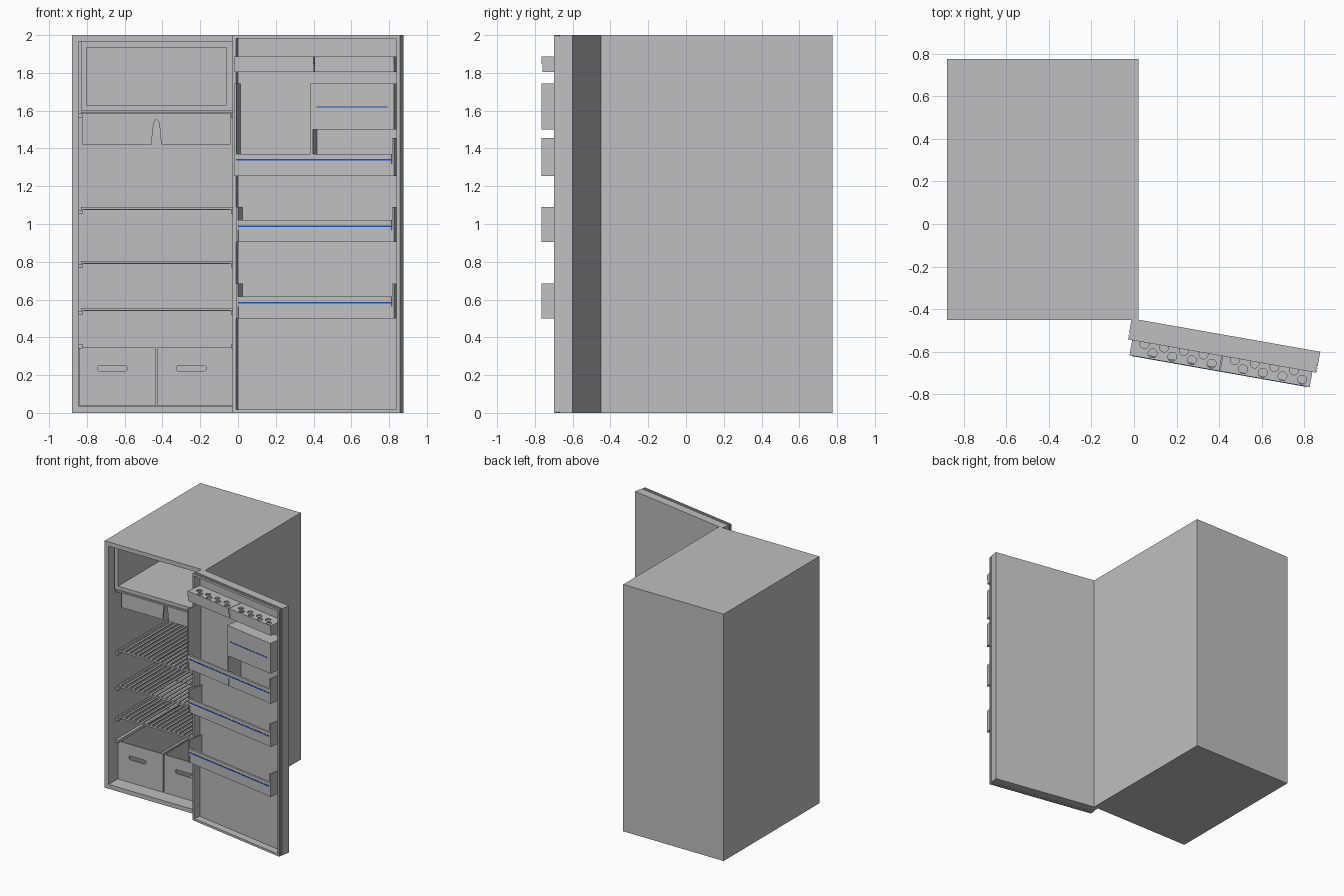
import bpy, bmesh, math
from mathutils import Vector

if "Cube" in bpy.data.objects:
    bpy.data.objects.remove(bpy.data.objects["Cube"])


def material(name, col):
    m = bpy.data.materials.new(name)
    m.diffuse_color = (*col, 1)
    m.use_nodes = True
    m.node_tree.nodes["Principled BSDF"].inputs["Base Color"].default_value = m.diffuse_color
    return m


GREY = material("light_grey", (0.52, 0.52, 0.52))
BLUE = material("blue_trim", (0.01, 0.07, 0.6))

C, S = math.cos(math.radians(10)), math.sin(math.radians(10))


def world(x, y, z):
    return Vector((x, y, z))


def door(u, d, z):
    """Door space: u along its width, d out of its inner side."""
    return Vector((-0.011 + u * C - d * S, -0.444 - u * S - d * C, z))


def finish(name, bm, mat):
    bmesh.ops.recalc_face_normals(bm, faces=bm.faces)
    me = bpy.data.meshes.new(name)
    bm.to_mesh(me)
    bm.free()
    me.materials.append(mat)
    ob = bpy.data.objects.new(name, me)
    bpy.context.collection.objects.link(ob)
    return ob


def boxes(name, items, place=world, mat=GREY):
    """Boxes given as (x0, x1, y0, y1, z0, z1)."""
    bm = bmesh.new()
    for x0, x1, y0, y1, z0, z1 in items:
        for v in bmesh.ops.create_cube(bm, size=1)["verts"]:
            v.co = place(x1 if v.co.x > 0 else x0, y1 if v.co.y > 0 else y0, z1 if v.co.z > 0 else z0)
    return finish(name, bm, mat)


def rings(name, rect, profile, place):
    """Rectangle swept through (inset, depth) steps and capped at both ends."""
    a0, a1, b0, b1 = rect
    bm = bmesh.new()
    loops = []
    for i, t in profile:
        pts = ((a0 + i, b0 + i), (a1 - i, b0 + i), (a1 - i, b1 - i), (a0 + i, b1 - i))
        loops.append([bm.verts.new(place(a, b, t)) for a, b in pts])
    for p, q in zip(loops, loops[1:]):
        for k in range(4):
            bm.faces.new((p[k], p[(k + 1) % 4], q[(k + 1) % 4], q[k]))
    bm.faces.new(loops[0])
    bm.faces.new(loops[-1])
    return finish(name, bm, GREY)


def prism(name, outlines, t0, t1, place):
    """Extrude one or more 2D outlines from t0 to t1."""
    bm = bmesh.new()
    for pts in outlines:
        lo = [bm.verts.new(place(a, b, t0)) for a, b in pts]
        hi = [bm.verts.new(place(a, b, t1)) for a, b in pts]
        bm.faces.new(lo)
        bm.faces.new(hi)
        for k in range(len(pts)):
            n = (k + 1) % len(pts)
            bm.faces.new((lo[k], lo[n], hi[n], hi[k]))
    return finish(name, bm, GREY)


def cut(ob, cutter):
    cutter.hide_render = True
    m = ob.modifiers.new("cut", "BOOLEAN")
    m.operation, m.solver, m.object = "DIFFERENCE", "EXACT", cutter
    bpy.context.view_layer.objects.active = ob
    bpy.ops.object.modifier_apply(modifier="cut")
    bpy.data.objects.remove(cutter)


def circle(cx, cy, r, n=16):
    return [(cx + r * math.cos(2 * math.pi * k / n), cy + r * math.sin(2 * math.pi * k / n)) for k in range(n)]


def xzy(a, b, t):
    return Vector((a, t, b))


# Cabinet and open freezer box
rings("cabinet", (-0.88, 0.02, 0, 2), [(0, 0.775), (0, -0.45), (0.035, -0.45), (0.035, 0.72)], xzy)
rings("freezer_box", (-0.832, -0.03, 1.6, 1.965), [(0, 0.71), (0, -0.39), (0.03, -0.39), (0.03, 0.68)], xzy)
boxes("freezer_tray", [(-0.83, -0.03, -0.39, 0.7, 1.582, 1.594)])

# Notched drip panel under the freezer
prism("drip_panel", [[(-0.825, 1.42), (-0.458, 1.42), (-0.447, 1.535), (-0.437, 1.55), (-0.427, 1.55),
                      (-0.417, 1.535), (-0.406, 1.42), (-0.04, 1.42), (-0.04, 1.582), (-0.825, 1.582)]],
      -0.31, -0.298, xzy)

# Slatted shelves
for n, z in enumerate((1.09, 0.805, 0.555)):
    x0, x1, y0, y1 = -0.832, -0.028, -0.35, 0.68
    bars = [(x0, x1, y, y + 0.014, z - 0.014, z) for y in (y0, y1 - 0.014)]
    bars += [(x, x + 0.014, y0 + 0.014, y1 - 0.014, z - 0.012, z) for x in (x0, x1 - 0.014)]
    bars += [(x0 + 0.014, x1 - 0.014, y, y + 0.012, z - 0.016, z - 0.01) for y in (-0.02, 0.33)]
    bars += [(x0 + 0.04 * k - 0.001, x0 + 0.04 * k + 0.015, y0 + 0.014, y1 - 0.014, z - 0.01, z)
             for k in range(1, 20)]
    boxes("wire_shelf_%d" % (n + 1), bars)

# Side rails that hold the shelves
rails = []
for z in (1.57, 1.06, 0.775, 0.525, 0.35):
    rails += [(x, x + 0.025, -0.36, 0.7, z - 0.008, z + 0.014) for x in (-0.847, -0.038)]
boxes("shelf_rails", rails)

# Two open-topped drawers with slotted fronts
for name, x0, x1, cx in (("left_drawer", -0.84, -0.438, -0.665), ("right_drawer", -0.43, -0.028, -0.247)):
    ob = rings(name, (x0, x1, -0.335, 0.66), [(0, 0.036), (0, 0.345), (0.01, 0.345), (0.01, 0.046)], world)
    w, h, c, zc = 0.077, 0.016, 0.007, 0.236
    slot = [(cx - w, zc - h + c), (cx - w + c, zc - h), (cx + w - c, zc - h), (cx + w, zc - h + c),
            (cx + w, zc + h - c), (cx + w - c, zc + h), (cx - w + c, zc + h), (cx - w, zc + h - c)]
    cut(ob, prism("slot_cutter", [slot], -0.38, -0.3, xzy))

# Door with grooved seal and recessed inner side
rings("door", (0, 0.9, 0, 2),
      [(0, 0), (0, 0.068), (0.006, 0.068), (0.006, 0.076), (0, 0.076), (0, 0.085), (0.006, 0.085),
       (0.006, 0.09), (0, 0.09), (0, 0.1), (0.018, 0.1), (0.018, 0.042)],
      lambda a, b, t: door(a, t, b))

IN, OUT = 0.04, 0.172      # bins run from the recess to their front


def door_bin(name, z, u0, ends):
    """Trough with stepped front; ends are (u, top height) of upright panels."""
    u1 = 0.88
    parts = [(u0, u1, IN, OUT - 0.006, z, z + 0.01),
             (u0 + 0.01, u1 - 0.01, OUT - 0.014, OUT - 0.006, z + 0.01, z + 0.062),
             (u0, u1 - 0.012, OUT - 0.016, OUT, z + 0.062, z + 0.115)]
    parts += [(u, u + 0.012, IN, OUT - 0.001, z, top) for u, top in ends]
    boxes(name, parts, door)
    boxes(name + "_trim", [(u0 + 0.012, u1 - 0.015, OUT, OUT + 0.002, z + 0.08, z + 0.088)], door, BLUE)


door_bin("lower_bin", 0.5, 0.03, [(0.03, 0.685), (0.868, 0.685)])
door_bin("middle_bin", 0.905, 0.03, [(0.03, 1.09), (0.868, 1.09)])
door_bin("upper_bin", 1.255, 0.02, [(0.02, 1.745), (0.432, 1.745), (0.868, 1.455)])

# Closed compartment with blue line
boxes("dairy_compartment", [(0.444, 0.88, IN, OUT, 1.5, 1.745)], door)
boxes("dairy_trim", [(0.465, 0.845, OUT, OUT + 0.002, 1.616, 1.622)], door, BLUE)

# Egg racks: pierced tops with two staggered rows
for name, u0 in (("left_egg_rack", 0.02), ("right_egg_rack", 0.452)):
    u1 = u0 + 0.428
    top = boxes(name + "_top", [(u0, u1, IN, OUT, 1.878, 1.888)], door)
    holes = [circle(u0 + 0.06 + 0.094 * k + du, d, 0.021) for k in range(4) for du, d in ((0, 0.108), (0.045, 0.144))]
    cut(top, prism("egg_cutter", holes, 1.86, 1.9, lambda a, b, t: door(a, b, t)))
    boxes(name + "_front", [(u0, u1, OUT - 0.008, OUT, 1.847, 1.878),
                            (u0 + 0.004, u1 - 0.004, OUT - 0.012, OUT - 0.005, 1.805, 1.847),
                            (u0, u0 + 0.008, IN, OUT - 0.008, 1.805, 1.878),
                            (u1 - 0.008, u1, IN, OUT - 0.008, 1.805, 1.878)], door)
